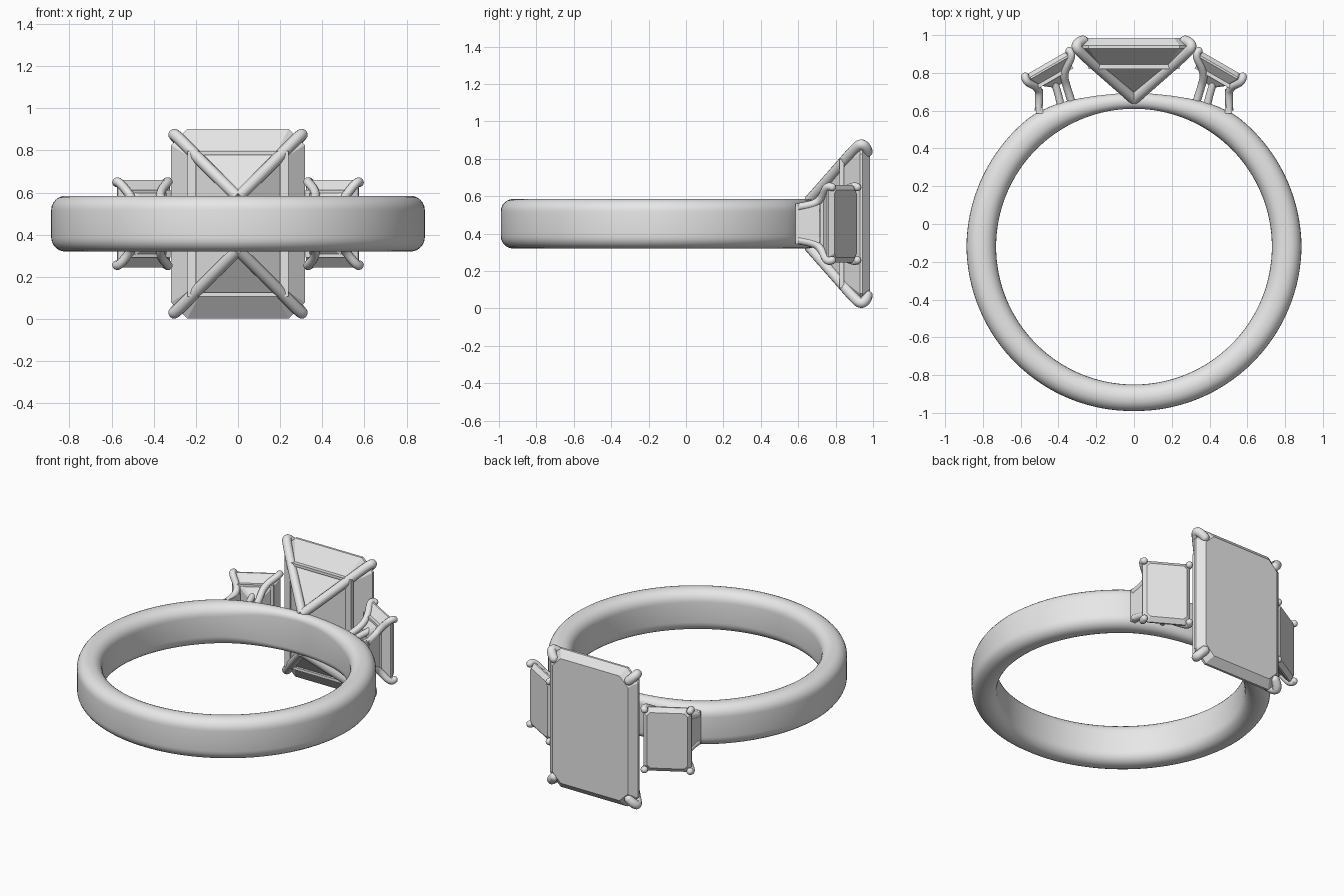
import bpy, bmesh, math
from mathutils import Vector, Matrix

cube = bpy.data.objects.get("Cube")
if cube:
    bpy.data.objects.remove(cube)

MID = 0.4525          # height of the band's middle plane
BORE_Y, BORE_R = -0.12, 0.73

metal = bpy.data.materials.new("light_grey")
metal.use_nodes = True
grey = (0.8, 0.8, 0.8, 1)
metal.diffuse_color = grey
metal.node_tree.nodes["Principled BSDF"].inputs["Base Color"].default_value = grey


def add_mesh(name, bm, smooth=False):
    bmesh.ops.recalc_face_normals(bm, faces=bm.faces)
    mesh = bpy.data.meshes.new(name)
    bm.to_mesh(mesh)
    bm.free()
    mesh.materials.append(metal)
    obj = bpy.data.objects.new(name, mesh)
    bpy.context.collection.objects.link(obj)
    for p in mesh.polygons:
        p.use_smooth = smooth
    return obj


def loft(bm, rings, closed=False):
    """Skin a list of equal-sized vertex rings; cap the ends unless closed."""
    n = len(rings[0])
    pairs = list(zip(rings, rings[1:]))
    if closed:
        pairs.append((rings[-1], rings[0]))
    for a, b in pairs:
        for i in range(n):
            j = (i + 1) % n
            bm.faces.new((a[i], a[j], b[j], b[i]))
    if not closed:
        bm.faces.new(rings[0])
        bm.faces.new(rings[-1])


def tube(name, points, radius, taper=True):
    """Round wire through the points, with a domed far end."""
    data = bpy.data.curves.new(name, "CURVE")
    data.dimensions = "3D"
    data.bevel_depth = radius
    data.bevel_resolution = 4
    data.use_fill_caps = True
    spline = data.splines.new("NURBS")
    spline.points.add(len(points) - 1)
    for pt, co in zip(spline.points, points):
        pt.co = (*co, 1)
    spline.order_u = 3
    spline.use_endpoint_u = True
    spline.resolution_u = 8
    temp = bpy.data.objects.new(name, data)
    mesh = bpy.data.meshes.new_from_object(temp)
    bpy.data.objects.remove(temp)
    bm = bmesh.new()
    bm.from_mesh(mesh)
    bpy.data.meshes.remove(mesh)
    if taper:
        bmesh.ops.create_uvsphere(bm, u_segments=14, v_segments=8, radius=radius,
                                  matrix=Matrix.Translation(points[-1]))
    return add_mesh(name, bm, True)


# Band: rounded section swept round the bore, thinner under the stones
def thickness(deg):
    keys = [(0, 0.083), (10, 0.087), (18, 0.1), (28, 0.128), (38, 0.15),
            (90, 0.157), (180, 0.14)]
    for (a, ta), (b, tb) in zip(keys, keys[1:]):
        if deg <= b:
            return ta + (tb - ta) * (deg - a) / (b - a)
    return keys[-1][1]


def band():
    bm = bmesh.new()
    rings = []
    steps = 128
    for s in range(steps):
        ang = 2 * math.pi * s / steps
        deg = math.degrees(ang)
        t = thickness(min(deg, 360 - deg))
        rad = min(0.068, t * 0.47)
        ring = []
        for q, (sr, sz) in enumerate([(1, 1), (-1, 1), (-1, -1), (1, -1)]):
            for k in range(7):
                a = math.pi / 2 * (q + k / 6)
                r = BORE_R + t / 2 + sr * (t / 2 - rad) + rad * math.cos(a)
                z = MID + sz * (0.1325 - rad) + rad * math.sin(a)
                ring.append(bm.verts.new((r * math.sin(ang), BORE_Y + r * math.cos(ang), z)))
        rings.append(ring)
    loft(bm, rings, closed=True)
    add_mesh("band", bm, True)


# Step-cut stones: clipped rectangles stacked along the facing direction
def placer(centre, turn):
    u = Vector((math.cos(turn), math.sin(turn), 0))
    n = Vector((-math.sin(turn), math.cos(turn), 0))
    return lambda x, z, d: Vector(centre) + u * x + n * d + Vector((0, 0, z))


def step_cut_stone(name, place, levels):
    bm = bmesh.new()
    rings = []
    for hx, hz, cut, depth in levels:
        outline = [(hx, hz - cut), (hx - cut, hz), (cut - hx, hz), (-hx, hz - cut),
                   (-hx, cut - hz), (cut - hx, -hz), (hx - cut, -hz), (hx, cut - hz)]
        rings.append([bm.verts.new(place(x, z, depth)) for x, z in outline])
    loft(bm, rings)
    add_mesh(name, bm)


# Gallery frame: four flat bars behind a stone
def gallery_frame(name, place, hx, hz, wx, wz, near, far):
    bm = bmesh.new()
    corners = [(-1, -1), (1, -1), (1, 1), (-1, 1)]
    rings = []
    for ox, oz, d in [(hx, hz, near), (hx, hz, far),
                      (hx - wx, hz - wz, far), (hx - wx, hz - wz, near)]:
        rings.append([bm.verts.new(place(sx * ox, sz * oz, d)) for sx, sz in corners])
    loft(bm, rings, closed=True)
    add_mesh(name, bm)


band()

centre = placer((0, 0.985, MID), 0)
step_cut_stone("centre_stone", centre, [
    (0.272, 0.405, 0.06, 0), (0.317, 0.45, 0.077, -0.04), (0.317, 0.45, 0.077, -0.055),
    (0.21, 0.335, 0.03, -0.145), (0.02, 0.13, 0.01, -0.295)])
gallery_frame("centre_gallery", centre, 0.24, 0.345, 0.04, 0.018, -0.14, -0.165)

for sz, level in [(1, "upper"), (-1, "lower")]:
    for sx, side in [(1, "left"), (-1, "right")]:
        tube(f"centre_prong_{level}_{side}",
             [(sx * x, y, MID + sz * z) for x, y, z in
              [(0, 0.66, 0.125), (0.15, 0.79, 0.272), (0.285, 0.91, 0.41),
               (0.308, 0.94, 0.428), (0.29, 0.965, 0.405), (0.27, 0.97, 0.385)]], 0.028)

# Side stones with their settings
for sx, side in [(1, "left"), (-1, "right")]:
    place = placer((sx * 0.462, 0.853, MID), -sx * math.radians(30))
    step_cut_stone(f"side_stone_{side}", place, [
        (0.12, 0.18, 0.02, 0), (0.143, 0.207, 0.03, -0.022), (0.143, 0.207, 0.03, -0.032),
        (0.1, 0.155, 0.015, -0.08), (0.03, 0.09, 0.01, -0.135)])
    gallery_frame(f"side_gallery_{side}", place, 0.108, 0.16, 0.02, 0.015, -0.075, -0.095)

    # Upright plate joining the shoulder to the outer prongs
    bm = bmesh.new()
    bmesh.ops.create_cube(bm, size=1, matrix=Matrix.Translation((sx * 0.5, 0.65, MID))
                          @ Matrix.Diagonal((0.035, 0.13, 0.215, 1)))
    add_mesh(f"shoulder_plate_{side}", bm)

    for sz, level in [(1, "upper"), (-1, "lower")]:
        tip = place(sx * 0.135, sz * 0.195, -0.005)
        bend = place(sx * 0.148, sz * 0.21, -0.03)
        tube(f"side_outer_prong_{level}_{side}",
             [(sx * 0.505, 0.6, MID + sz * 0.09), (sx * 0.5, 0.68, MID + sz * 0.1),
              (sx * 0.51, 0.725, MID + sz * 0.135), bend, tip], 0.021)
        tip = place(-sx * 0.135, sz * 0.195, -0.005)
        bend = place(-sx * 0.148, sz * 0.21, -0.03)
        tube(f"side_inner_prong_{level}_{side}",
             [(sx * 0.325, 0.63, MID + sz * 0.07), (sx * 0.355, 0.72, MID + sz * 0.09),
              (sx * 0.375, 0.8, MID + sz * 0.15), bend, tip], 0.021)
        # Short support from the band to the back of the stone
        tube(f"side_support_{level}_{side}",
             [(sx * 0.385, 0.61, MID + sz * 0.07), (sx * 0.4, 0.7, MID + sz * 0.08),
              (sx * 0.43, 0.77, MID + sz * 0.1)], 0.02, False)
